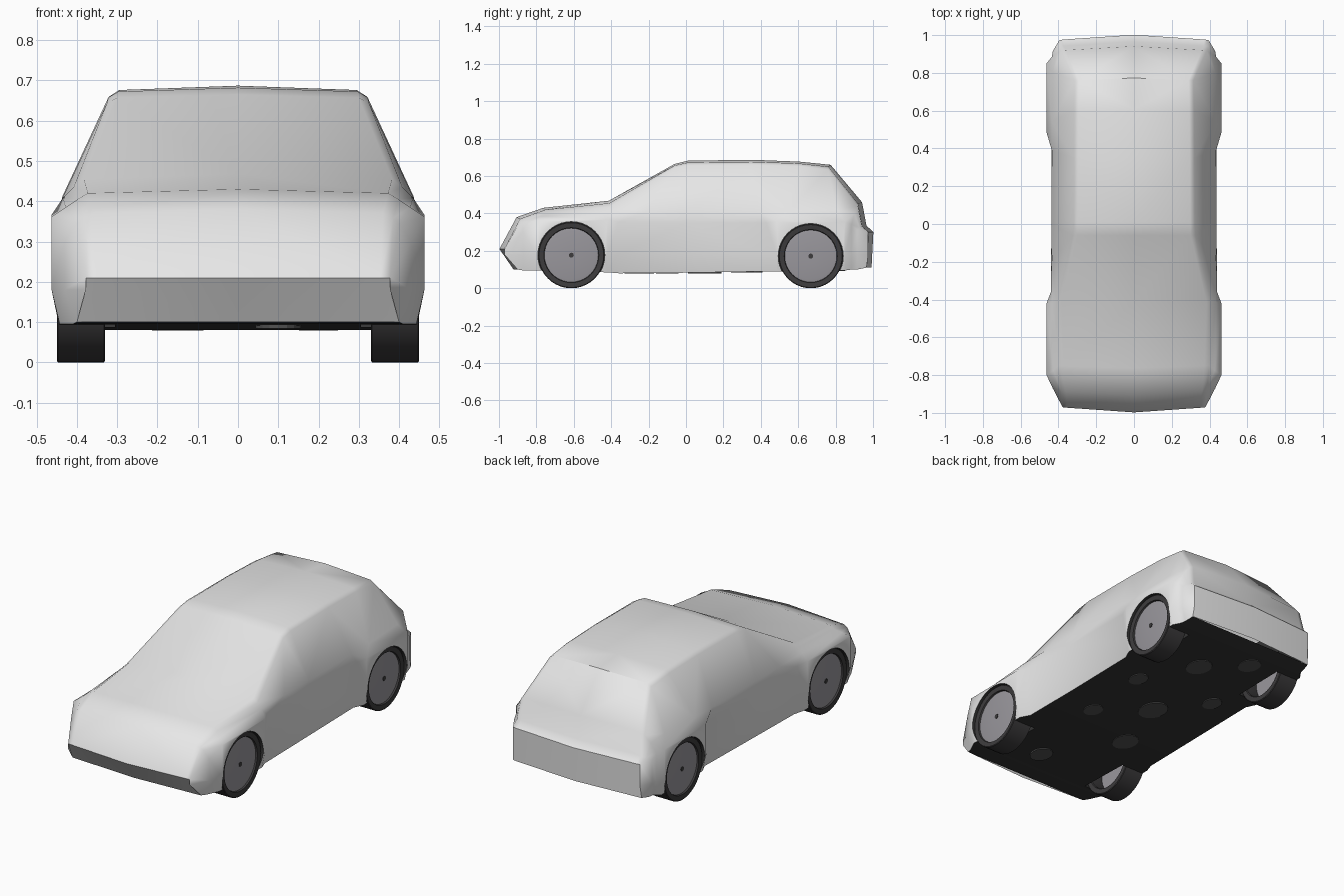
import bpy, bmesh, math

if "Cube" in bpy.data.objects:
    bpy.data.objects.remove(bpy.data.objects["Cube"])


def material(name, r, g, b):
    m = bpy.data.materials.new(name)
    m.diffuse_color = (r, g, b, 1)
    m.use_nodes = True
    m.node_tree.nodes["Principled BSDF"].inputs["Base Color"].default_value = m.diffuse_color
    return m


PAINT = material("light_grey_paint", 0.80, 0.80, 0.80)
DARK = material("underbody_black", 0.035, 0.035, 0.035)
FLOOR_GREY = material("floor_dark_grey", 0.085, 0.085, 0.085)
RUBBER = material("tyre_black", 0.047, 0.045, 0.047)
METAL = material("hub_grey", 0.32, 0.31, 0.335)


def make_object(name, bm, mats):
    bmesh.ops.recalc_face_normals(bm, faces=bm.faces[:])
    mesh = bpy.data.meshes.new(name)
    bm.to_mesh(mesh)
    bm.free()
    for m in mats:
        mesh.materials.append(m)
    ob = bpy.data.objects.new(name, mesh)
    bpy.context.collection.objects.link(ob)
    return ob


def activate(ob):
    bpy.ops.object.select_all(action='DESELECT')
    ob.select_set(True)
    bpy.context.view_layer.objects.active = ob


def smooth(ob, angle=30):
    activate(ob)
    bpy.ops.object.shade_smooth_by_angle(angle=math.radians(angle))


def lathe(name, profile, y, z, side, mat, closed=False, n=40):
    """Turn (radius, x) points around the axle at (y, z)."""
    bm = bmesh.new()
    rings = []
    for r, x in profile:
        rings.append([bm.verts.new((side * x, y + r * math.cos(2 * math.pi * i / n),
                                    z + r * math.sin(2 * math.pi * i / n))) for i in range(n)])
    pairs = list(zip(rings, rings[1:]))
    if closed:
        pairs.append((rings[-1], rings[0]))
    for a, b in pairs:
        for i in range(n):
            j = (i + 1) % n
            bm.faces.new((a[i], a[j], b[j], b[i]))
    bmesh.ops.remove_doubles(bm, verts=bm.verts[:], dist=1e-5)
    return make_object(name, bm, [mat])


# Body stations, nose to tail, each wrapping over the car:
# side y, side half-width, bottom z, shoulder z, top y, belt x, belt z, top edge x, top edge z, centre z
STATIONS = [
    (-.900, .400, .100, .100, -.900, .400, .100, .400, .100, .100),
    (-.970, .378, .210, .210, -.970, .378, .210, .378, .210, .210),
    (-.870, .430, .095, .300, -.885, .400, .345, .385, .358, .380),
    (-.800, .463, .095, .362, -.750, .428, .385, .398, .405, .430),
    (-.420, .463, .085, .366, -.410, .435, .408, .408, .435, .468),
    (-.360, .440, .080, .355, -.060, .435, .410, .325, .645, .665),
    (.000, .437, .083, .350, .010, .437, .410, .322, .658, .682),
    (.430, .437, .090, .350, .350, .435, .410, .320, .660, .687),
    (.485, .463, .090, .358, .600, .435, .410, .318, .653, .677),
    (.850, .463, .095, .355, .760, .430, .420, .315, .635, .660),
    (.885, .435, .100, .340, .918, .410, .400, .385, .440, .460),
    (.915, .430, .100, .310, .940, .405, .325, .395, .330, .335),
    (.974, .395, .300, .300, .974, .395, .300, .395, .300, .300),
    (.965, .400, .110, .110, .965, .400, .110, .400, .110, .110),
]


def section(yb, w, zb, zs, yt, x3, z3, x4, z4, zc):
    inset = 0.02 if zs > zb else 0
    bow = 0.03 * yt ** 3
    return [(w - inset, yb, zb), (w, yb, min(.18, zs)), (w, yb, zs),
            (x3, (yb + yt) / 2, z3), (x4, yt, z4),
            (x4 - .025, yt + bow * .1, z4 + .6 * (zc - z4)), (0, yt + bow, zc)]


# Body shell with floor
half = [section(*s) for s in STATIONS]
half[1][0], half[-2][0] = half[0][0], half[-1][0]
bm = bmesh.new()
rows = []
for h in half:
    full = h + [(-x, y, z) for x, y, z in h[-2::-1]]
    rows.append([bm.verts.new(p) for p in full])
for a, b in zip(rows, rows[1:]):
    for i in range(len(a)):
        j = (i + 1) % len(a)
        bm.faces.new((a[i], a[j], b[j], b[i]))
bmesh.ops.remove_doubles(bm, verts=bm.verts[:], dist=1e-4)
bmesh.ops.triangulate(bm, faces=[f for f in bm.faces if len(f.verts) > 3])
bmesh.ops.recalc_face_normals(bm, faces=bm.faces[:])
for f in bm.faces:
    f.material_index = 1 if f.normal.z < -.9 else 0
body = make_object("car_body", bm, [PAINT, DARK])

# Wheel arches and wheels
AXLES = [("front", -.613, .177), ("rear", .667, .172)]
for end, y, r in AXLES:
    for label, side in (("right", 1), ("left", -1)):
        c = r + .002
        cutter = lathe("arch_cutter", [(0, .305), (c, .305), (c, .6), (0, .6)], y, r, side, DARK)
        mod = body.modifiers.new("arch", 'BOOLEAN')
        mod.operation = 'DIFFERENCE'
        mod.solver = 'EXACT'
        mod.material_mode = 'TRANSFER'
        mod.object = cutter
        activate(body)
        bpy.ops.object.modifier_apply(modifier=mod.name)
        bpy.data.objects.remove(cutter)

        name = f"{end}_{label}"
        k = r - .034
        tyre = lathe(name + "_tyre", [(k, .435), (k + .004, .447), (r - .004, .45), (r, .447),
                                      (r, .333), (r - .004, .33), (k + .004, .33), (k, .335)],
                     y, r, side, RUBBER, closed=True)
        hub = lathe(name + "_hub", [(0, .41), (k + .002, .41), (k + .002, .438),
                                    (k - .015, .441), (.03, .443), (0, .443)], y, r, side, METAL)
        cap = lathe(name + "_hub_cap", [(0, .44), (.013, .44), (.013, .446), (0, .446)],
                    y, r, side, RUBBER, n=16)
        for ob in (tyre, hub, cap):
            smooth(ob)

# Uneven grey patches under the floor: x, y, radius
PATCHES = [(.1, -.65, .07), (-.15, -.25, .08), (.2, -.1, .06), (-.05, .1, .09),
           (.22, .3, .06), (-.25, .35, .06), (.05, .6, .08), (-.15, .78, .07)]
for i, (x, y, r) in enumerate(PATCHES):
    z = .083 + .016 * max(0, y) if y > -.36 else .088
    bpy.ops.mesh.primitive_cylinder_add(vertices=16, radius=r, depth=.009, location=(x, y, z))
    patch = bpy.context.object
    patch.name = f"floor_patch_{i + 1}"
    patch.scale.x = .8
    patch.data.materials.append(FLOOR_GREY)

smooth(body, 44)
